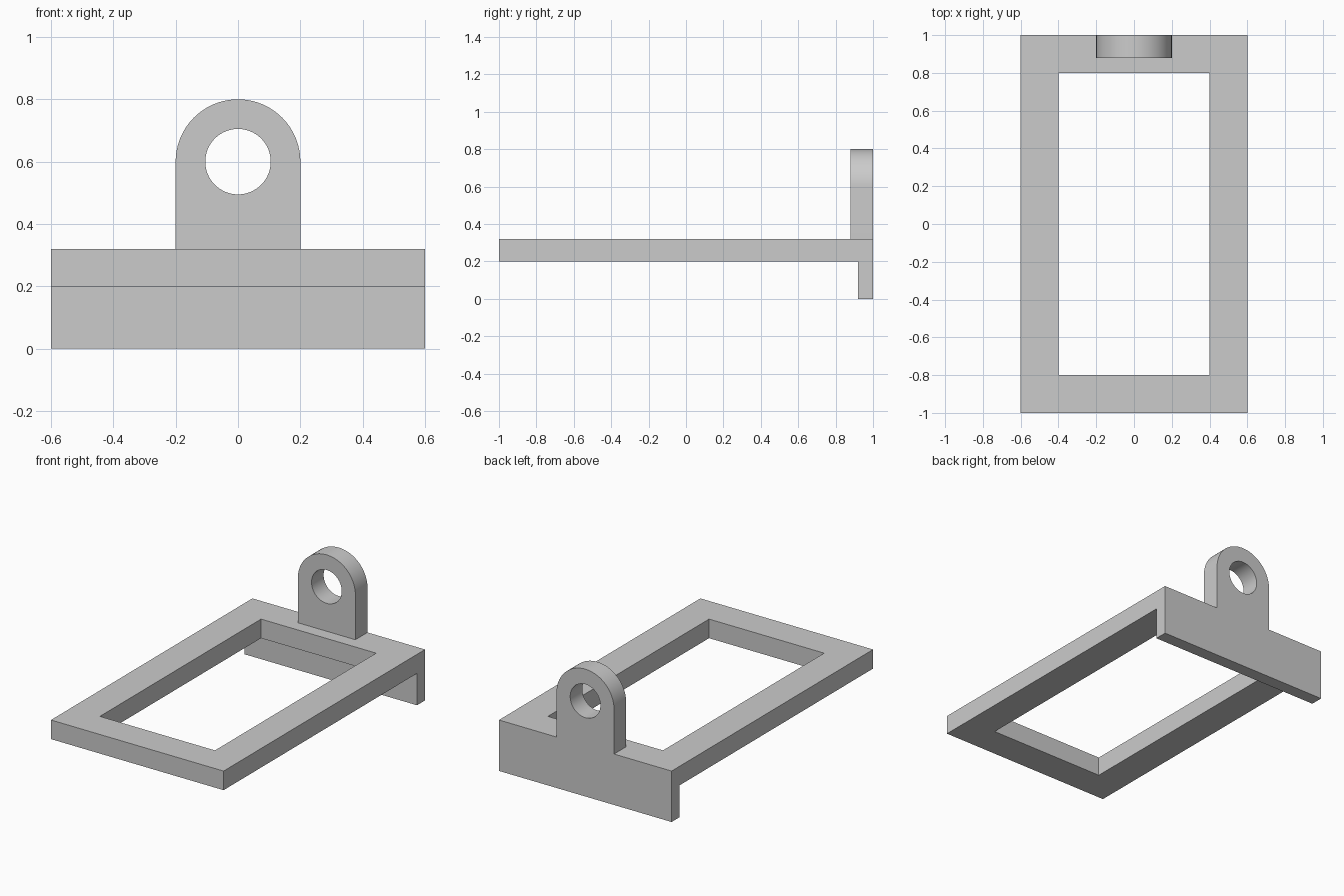
import bpy, bmesh, math
from mathutils import Matrix, Vector

if "Cube" in bpy.data.objects:
    bpy.data.objects.remove(bpy.data.objects["Cube"])

gray = bpy.data.materials.new("gray")
gray.diffuse_color = (0.6, 0.6, 0.6, 1)
gray.use_nodes = True
gray.node_tree.nodes["Principled BSDF"].inputs["Base Color"].default_value = gray.diffuse_color


def rect(x, y0, y1):
    return [(-x, y0), (x, y0), (x, y1), (-x, y1)]


def arc(r, cy, end, n):
    return [(r * math.cos(end * i / n), cy + r * math.sin(end * i / n)) for i in range(n + 1)]


def plate(name, loops, depth, matrix):
    """Fill an outline with optional hole, extrude it along +z, then place it."""
    bm = bmesh.new()
    edges = []
    for loop in loops:
        vs = [bm.verts.new((x, y, 0)) for x, y in loop]
        edges += [bm.edges.new((vs[i - 1], vs[i])) for i in range(len(vs))]
    bmesh.ops.triangle_fill(bm, edges=edges, use_beauty=True, normal=(0, 0, 1))
    ext = bmesh.ops.extrude_face_region(bm, geom=bm.faces[:], use_keep_orig=True)
    moved = [g for g in ext["geom"] if isinstance(g, bmesh.types.BMVert)]
    bmesh.ops.translate(bm, verts=moved, vec=Vector((0, 0, depth)))
    bmesh.ops.recalc_face_normals(bm, faces=bm.faces[:])
    bm.transform(matrix)
    mesh = bpy.data.meshes.new(name)
    bm.to_mesh(mesh)
    bm.free()
    mesh.materials.append(gray)
    obj = bpy.data.objects.new(name, mesh)
    bpy.context.collection.objects.link(obj)
    return obj


# Upright plates are drawn in x/z and extruded from the back face toward the front
upright = Matrix.Translation((0, 1, 0)) @ Matrix.Rotation(math.pi / 2, 4, "X")

# Flat rectangular frame
frame = plate("bracket_frame", [rect(0.6, -1, 1), rect(0.4, -0.8, 0.8)], 0.12,
              Matrix.Translation((0, 0, 0.2)))
# Lip hanging below the back edge, overlapping the frame slightly for the union
lip = plate("back_lip", [rect(0.6, 0, 0.26)], 0.08, upright)
# Round-topped lug with a hole, standing on the back edge
lug_outline = [(-0.2, 0.26), (0.2, 0.26)] + arc(0.2, 0.6, math.pi, 48)
hole = arc(0.105, 0.6, 2 * math.pi, 64)[:-1]
lug = plate("hanging_lug", [lug_outline, hole], 0.12, upright)

# Fuse the parts into one solid
bpy.context.view_layer.objects.active = frame
frame.select_set(True)
for part in (lip, lug):
    mod = frame.modifiers.new("fuse_" + part.name, "BOOLEAN")
    mod.operation = "UNION"
    mod.solver = "EXACT"
    mod.object = part
    bpy.ops.object.modifier_apply(modifier=mod.name)
    bpy.data.objects.remove(part)

bpy.ops.object.shade_smooth_by_angle(angle=math.radians(30))
